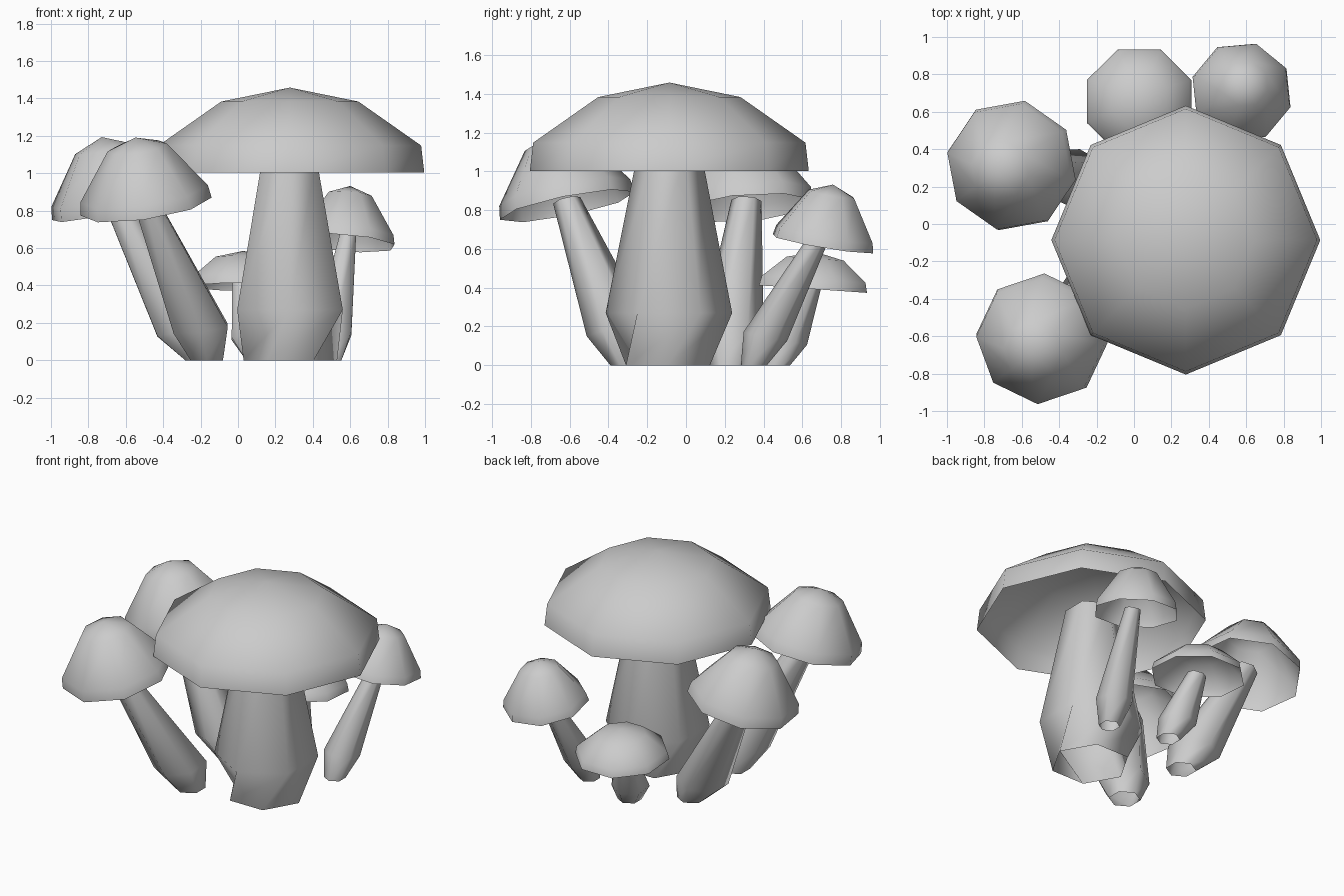
import bpy, bmesh, math
from mathutils import Vector

if "Cube" in bpy.data.objects:
    bpy.data.objects.remove(bpy.data.objects["Cube"])

grey = bpy.data.materials.new("pale_grey")
grey.use_nodes = True
tone = (0.6, 0.6, 0.6, 1)
grey.diffuse_color = tone
grey.node_tree.nodes["Principled BSDF"].inputs["Base Color"].default_value = tone


def tilt_matrix(lean):
    """Rotation that leans the z axis toward the (x, y) lean."""
    axis = Vector((lean[0], lean[1], 1)).normalized()
    return Vector((0, 0, 1)).rotation_difference(axis).to_matrix()


def ring(bm, centre, radius, sides, phase, rot):
    """One polygon ring of vertices around a centre."""
    out = []
    for i in range(sides):
        a = math.radians(phase) + math.tau * i / sides
        p = Vector((math.cos(a), math.sin(a), 0)) * radius
        out.append(bm.verts.new(Vector(centre) + rot @ p))
    return out


def bridge(bm, a, b):
    """Outward-facing band of quads from lower ring a to upper ring b."""
    n = len(a)
    for i in range(n):
        j = (i + 1) % n
        bm.faces.new((a[i], a[j], b[j], b[i]))


def finish(bm, name):
    mesh = bpy.data.meshes.new(name)
    bm.to_mesh(mesh)
    bm.free()
    mesh.materials.append(grey)
    obj = bpy.data.objects.new(name, mesh)
    bpy.context.collection.objects.link(obj)
    bpy.ops.object.select_all(action="DESELECT")
    obj.select_set(True)
    bpy.context.view_layer.objects.active = obj
    bpy.ops.object.shade_smooth_by_angle(angle=math.radians(65))


def cap(name, centre, lean, phase, profile, apex):
    """Eight-sided open shell: rings from rim to shoulder, then the apex."""
    bm = bmesh.new()
    rot = tilt_matrix(lean)
    at = lambda h: Vector(centre) + rot @ Vector((0, 0, h))
    loops = [ring(bm, at(h), r, 8, phase, rot) for r, h in profile]
    for low, high in zip(loops, loops[1:]):
        bridge(bm, low, high)
    tip = bm.verts.new(at(apex))
    top = loops[-1]
    for a, b in zip(top, top[1:] + top[:1]):
        bm.faces.new((a, b, tip))
    finish(bm, name)


def stem(name, lean, sections, foot_phase=30):
    """Six-sided open tube: narrow foot, swollen bulb, tapering neck."""
    bm = bmesh.new()
    loops = []
    for i, (centre, radius) in enumerate(sections):
        rot = tilt_matrix([c * i / 2 for c in lean])
        loops.append(ring(bm, centre, radius, 6, 30 if i else foot_phase, rot))
    for low, high in zip(loops, loops[1:]):
        bridge(bm, low, high)
    finish(bm, name)


# Cap profiles as (radius, height) from rim to shoulder
tall = [(0.355, 0), (0.345, 0.07), (0.16, 0.325)]

# Large central mushroom
cap("large_cap", (0.277, -0.086, 1.003), (0, 0), 0,
    [(0.719, 0), (0.702, 0.145), (0.367, 0.38)], 0.455)
stem("large_stem", (0, 0),
     [((0.28, -0.093, 0), 0.25), ((0.278, -0.088, 0.27), 0.326),
      ((0.275, -0.085, 1.09), 0.165)], foot_phase=0)

# Front leaning mushroom
cap("front_cap", (-0.492, -0.612, 0.822), (-0.15, -0.2), -3, tall, 0.38)
stem("front_stem", (-0.25, -0.25),
     [((-0.167, -0.29, 0), 0.1), ((-0.2, -0.345, 0.17), 0.168),
      ((-0.495, -0.615, 0.85), 0.072)])

# Side leaning mushroom
cap("side_cap", (-0.653, 0.313, 0.812), (-0.2, -0.08), -12, tall, 0.39)
stem("side_stem", (-0.3, 0.05),
     [((-0.2, 0.22, 0), 0.095), ((-0.29, 0.235, 0.15), 0.165),
      ((-0.65, 0.312, 0.85), 0.078)])

# Small pointed mushroom at the back
cap("back_pointed_cap", (0.575, 0.706, 0.627), (0.08, 0.17), -17,
    [(0.274, 0), (0.264, 0.05), (0.125, 0.26)], 0.31)
stem("back_pointed_stem", (0.1, 0.4),
     [((0.495, 0.35, 0), 0.067), ((0.507, 0.41, 0.15), 0.115),
      ((0.588, 0.69, 0.665), 0.05)])

# Small flat mushroom at the back
cap("back_flat_cap", (0.028, 0.655, 0.393), (0, 0.07), 22.5,
    [(0.302, 0), (0.29, 0.05), (0.16, 0.157)], 0.192)
stem("back_flat_stem", (-0.1, 0.25),
     [((0.108, 0.462, 0), 0.075), ((0.07, 0.505, 0.12), 0.12),
      ((0.022, 0.64, 0.42), 0.06)])
